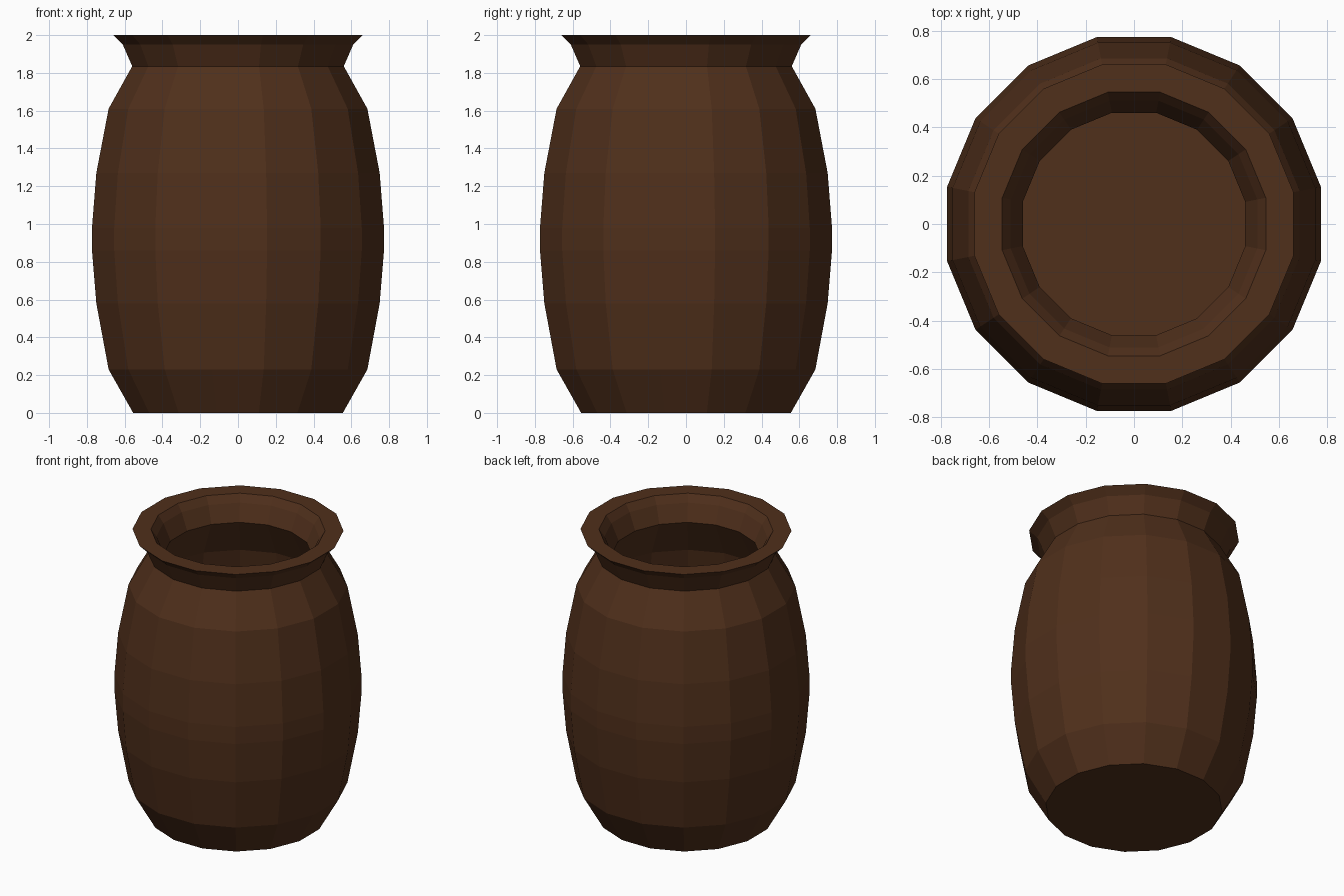
import bpy, bmesh, math

if "Cube" in bpy.data.objects:
    bpy.data.objects.remove(bpy.data.objects["Cube"])

SIDES = 16
STEP = 2 * math.pi / SIDES

# Clay colour
mat = bpy.data.materials.new("brown_clay")
mat.diffuse_color = (0.08, 0.029, 0.011, 1)
mat.use_nodes = True
mat.node_tree.nodes["Principled BSDF"].inputs["Base Color"].default_value = mat.diffuse_color

# Profile as (flat-to-centre radius, height): outside going up, then inside going down
outer = [(0.555, 0.0), (0.685, 0.23), (0.75, 0.58), (0.773, 0.86), (0.773, 0.98),
         (0.75, 1.27), (0.685, 1.61), (0.56, 1.835), (0.61, 1.95), (0.66, 2.0)]
inner = [(0.545, 2.0), (0.51, 1.95), (0.46, 1.835), (0.59, 1.58), (0.65, 1.25),
         (0.673, 0.98), (0.673, 0.86), (0.65, 0.59), (0.59, 0.26), (0.48, 0.1)]


def lathe(name, profile):
    """Turn a profile into a closed faceted solid, with caps on the first and last ring."""
    bm = bmesh.new()
    rings = []
    for apothem, z in profile:
        r = apothem / math.cos(STEP / 2)
        rings.append([bm.verts.new((r * math.cos((i + 0.5) * STEP),
                                    r * math.sin((i + 0.5) * STEP), z))
                      for i in range(SIDES)])
    for a, b in zip(rings, rings[1:]):
        for i in range(SIDES):
            j = (i + 1) % SIDES
            bm.faces.new((a[i], a[j], b[j], b[i]))
    bm.faces.new(rings[0][::-1])   # underside
    bm.faces.new(rings[-1])        # inside floor
    bmesh.ops.recalc_face_normals(bm, faces=bm.faces)
    mesh = bpy.data.meshes.new(name)
    bm.to_mesh(mesh)
    bm.free()
    mesh.materials.append(mat)
    obj = bpy.data.objects.new(name, mesh)
    bpy.context.collection.objects.link(obj)
    return obj


# Hollow jar with flared lip
lathe("jar", outer + inner)
